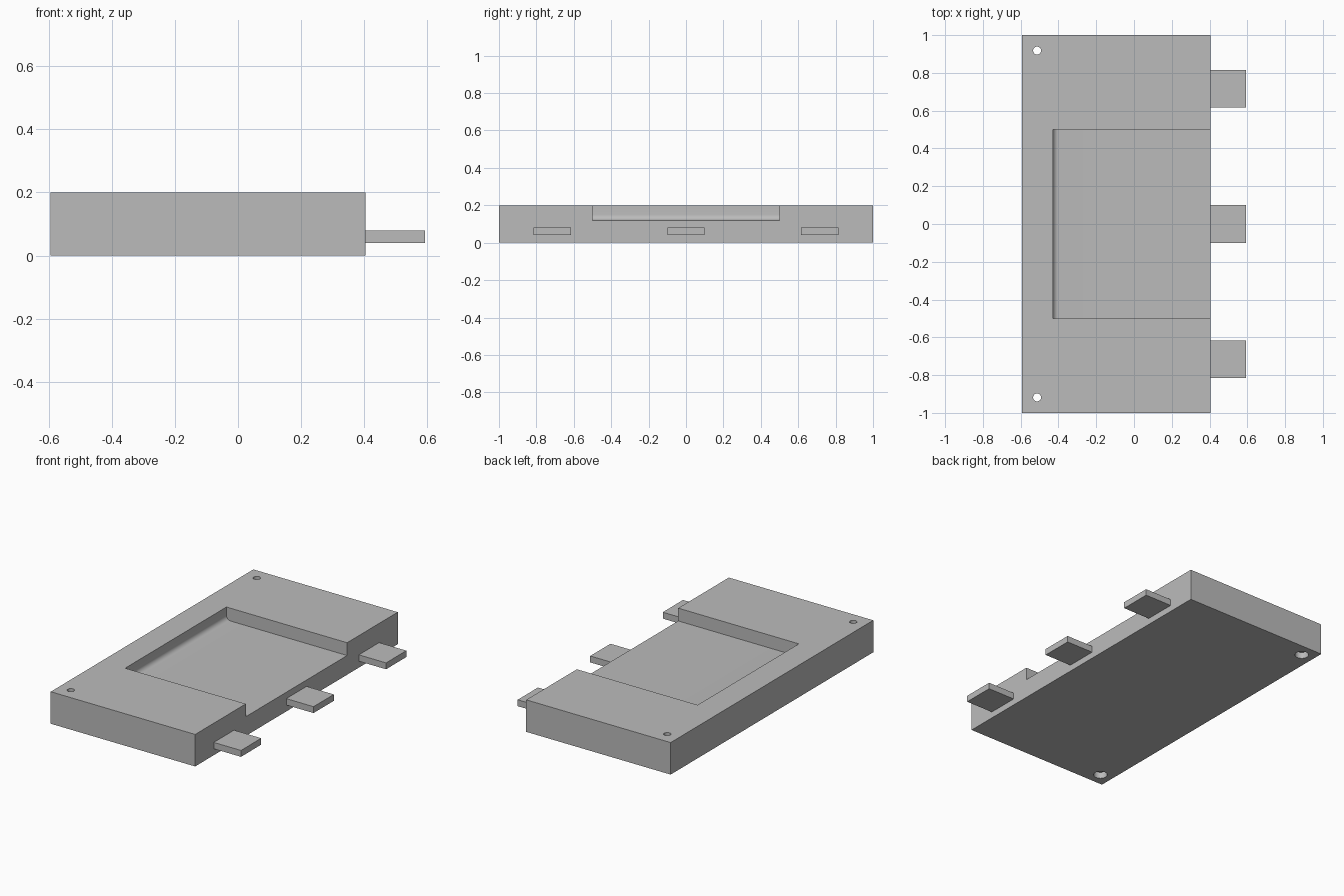
import bpy
import bmesh
import math
from mathutils import Matrix, Vector

cube = bpy.data.objects.get("Cube")
if cube:
    bpy.data.objects.remove(cube, do_unlink=True)

# Overall layout
LEFT, RIGHT, TAB_END = -0.594, 0.404, 0.592
HEIGHT, HALF_Y = 0.2, 1.0
POCKET_X, POCKET_Z, POCKET_Y, FILLET = -0.43, 0.12, 0.5, 0.03
HOLE_X, HOLE_Y = -0.513, 0.918

grey = bpy.data.materials.new("plain grey")
grey.use_nodes = True
colour = (0.5, 0.5, 0.5, 1)
grey.diffuse_color = colour
grey.node_tree.nodes["Principled BSDF"].inputs["Base Color"].default_value = colour


def make_object(name, bm):
    bmesh.ops.recalc_face_normals(bm, faces=bm.faces)
    mesh = bpy.data.meshes.new(name)
    bm.to_mesh(mesh)
    bm.free()
    mesh.materials.append(grey)
    obj = bpy.data.objects.new(name, mesh)
    bpy.context.collection.objects.link(obj)
    return obj


def box(name, low, high):
    low, high = Vector(low), Vector(high)
    bm = bmesh.new()
    place = Matrix.Translation((low + high) / 2) @ Matrix.Diagonal((*(high - low), 1))
    bmesh.ops.create_cube(bm, size=1, matrix=place)
    return make_object(name, bm)


def cylinder(name, x, y, radius, low, high):
    bm = bmesh.new()
    bmesh.ops.create_cone(bm, cap_ends=True, segments=32, radius1=radius, radius2=radius,
                          depth=high - low,
                          matrix=Matrix.Translation((x, y, (low + high) / 2)))
    return make_object(name, bm)


def extrude_along_y(name, profile, half):
    bm = bmesh.new()
    face = bm.faces.new([bm.verts.new((x, -half, z)) for x, z in profile])
    result = bmesh.ops.extrude_face_region(bm, geom=[face])
    moved = [v for v in result["geom"] if isinstance(v, bmesh.types.BMVert)]
    bmesh.ops.translate(bm, verts=moved, vec=(0, 2 * half, 0))
    return make_object(name, bm)


def cut(target, cutter):
    mod = target.modifiers.new("cut", 'BOOLEAN')
    mod.operation = 'DIFFERENCE'
    mod.solver = 'EXACT'
    mod.object = cutter
    bpy.context.view_layer.objects.active = target
    bpy.ops.object.modifier_apply(modifier=mod.name)
    bpy.data.objects.remove(cutter, do_unlink=True)


# Main plate
plate = box("plate", (LEFT, -HALF_Y, 0), (RIGHT, HALF_Y, HEIGHT))

# Open-sided pocket with a rounded inner floor edge
profile = [(RIGHT + 0.1, POCKET_Z), (RIGHT + 0.1, HEIGHT + 0.1), (POCKET_X, HEIGHT + 0.1)]
for i in range(9):
    a = math.pi + i / 8 * math.pi / 2
    profile.append((POCKET_X + FILLET * (1 + math.cos(a)),
                    POCKET_Z + FILLET * (1 + math.sin(a))))
cut(plate, extrude_along_y("pocket_cutter", profile, POCKET_Y))

# Screw holes, counterbored from the underside
for side in (-1, 1):
    y = side * HOLE_Y
    cut(plate, cylinder("hole_cutter", HOLE_X, y, 0.021, -0.1, HEIGHT + 0.1))
    cut(plate, cylinder("counterbore_cutter", HOLE_X, y, 0.04, -0.1, 0.04))

bpy.ops.object.select_all(action='DESELECT')
plate.select_set(True)
bpy.context.view_layer.objects.active = plate
bpy.ops.object.shade_smooth_by_angle(angle=math.radians(30))

# Side tabs
for name, y in (("front_tab", -0.716), ("middle_tab", 0), ("back_tab", 0.716)):
    box(name, (RIGHT - 0.01, y - 0.1, 0.04), (TAB_END, y + 0.1, 0.08))
